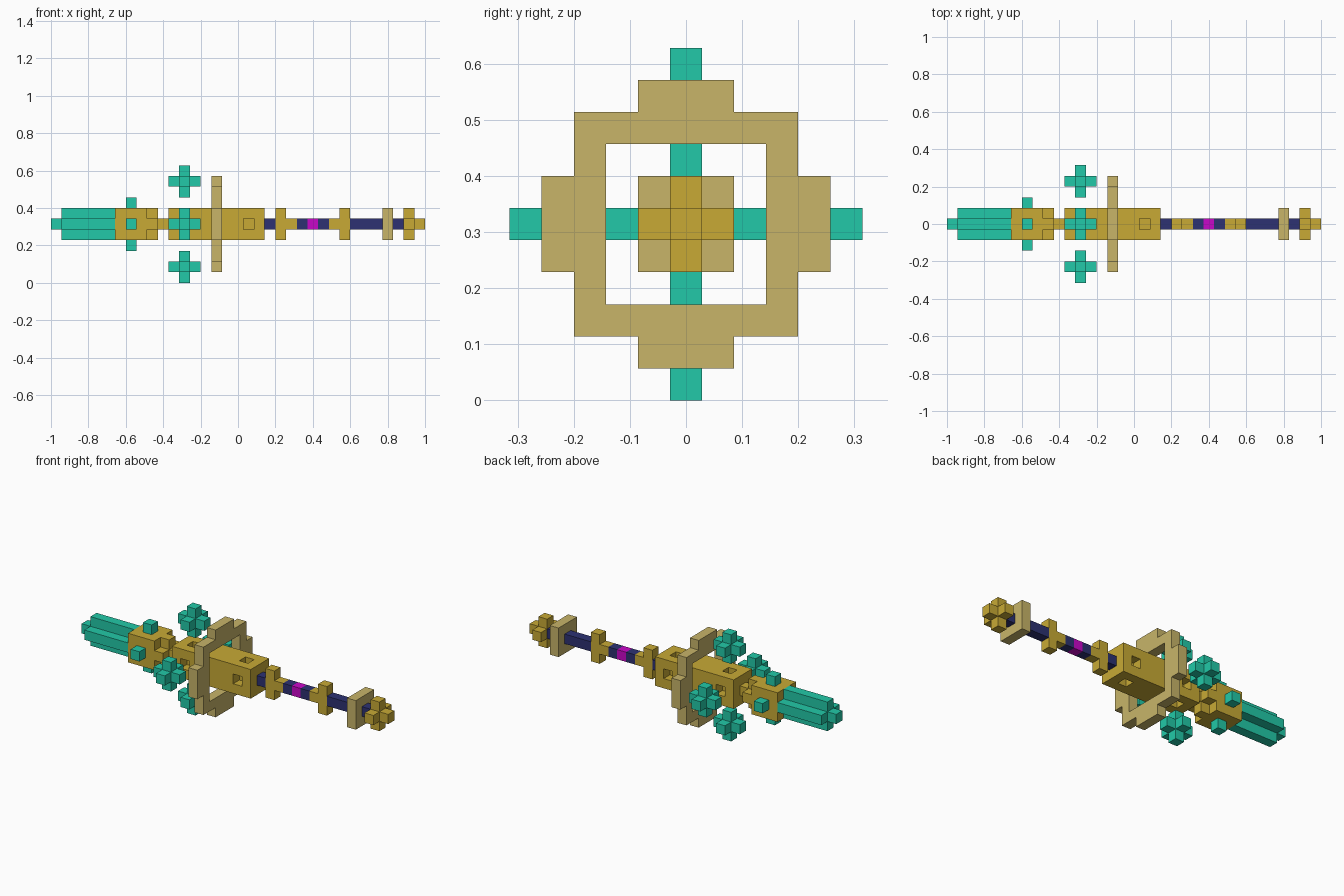
import bpy, bmesh
from mathutils import Vector

if "Cube" in bpy.data.objects:
    bpy.data.objects.remove(bpy.data.objects["Cube"])

U = 2 / 35            # one grid cell
MID = 5.5 * U         # height of the long axis


def material(name, rgb):
    m = bpy.data.materials.new(name)
    m.diffuse_color = (*rgb, 1)
    m.use_nodes = True
    m.node_tree.nodes["Principled BSDF"].inputs["Base Color"].default_value = m.diffuse_color
    return m


GOLD = material("gold", (0.578, 0.402, 0.036))
TAN = material("pale gold", (0.578, 0.462, 0.141))
TEAL = material("teal", (0.016, 0.584, 0.392))
NAVY = material("navy", (0.026, 0.031, 0.168))
PINK = material("magenta", (0.584, 0.002, 0.584))


def finish(name, bm, mat):
    """Convert grid cells to world units and make the object."""
    bmesh.ops.recalc_face_normals(bm, faces=bm.faces)
    for v in bm.verts:
        v.co = Vector((-1 + v.co.x * U, v.co.y * U, MID + v.co.z * U))
    me = bpy.data.meshes.new(name)
    bm.to_mesh(me)
    bm.free()
    me.materials.append(mat)
    ob = bpy.data.objects.new(name, me)
    bpy.context.collection.objects.link(ob)
    return ob


def four(points):
    """Repeat a quarter outline around the axis."""
    out = []
    for _ in range(4):
        out += points
        points = [(-z, y) for y, z in points]
    return out


def rect(hy, hz):
    return [(hy, -hz), (hy, hz), (-hy, hz), (-hy, -hz)]


ROD, BLOCK, FIN = rect(.5, .5), rect(1.5, 1.5), rect(.5, 1.5)
PLUS = four([(1.5, -.5), (1.5, .5), (.5, .5)])


def prism(name, mat, x0, x1, *loops):
    """Extrude an outline (with optional inner hole) along the axis."""
    bm = bmesh.new()
    caps = ([], [])
    for loop in loops:
        ends = [[bm.verts.new((x, y, z)) for y, z in loop] for x in (x0, x1)]
        n = len(loop)
        for i in range(n):
            j = (i + 1) % n
            bm.faces.new((ends[0][i], ends[0][j], ends[1][j], ends[1][i]))
        for e in (0, 1):
            if len(loops) == 1:
                bm.faces.new(ends[e])
            else:
                caps[e].extend(bm.edges.get((ends[e][i], ends[e][(i + 1) % n])) for i in range(n))
    for edges in caps:
        if edges:
            bmesh.ops.triangle_fill(bm, edges=edges, use_beauty=True)
    return finish(name, bm, mat)


def add_cube(bm, c):
    vs = bmesh.ops.create_cube(bm, size=1)["verts"]
    bmesh.ops.translate(bm, verts=vs, vec=c)


def star(name, mat, c):
    """Cube with one more cube pulled out of each side."""
    c = Vector(c)
    bm = bmesh.new()
    add_cube(bm, c)
    for f in bmesh.ops.extrude_discrete_faces(bm, faces=bm.faces[:])["faces"]:
        bmesh.ops.translate(bm, verts=f.verts, vec=(f.calc_center_median() - c) * 2)
    return finish(name, bm, mat)


SIDES = [(1, 0), (0, 1), (-1, 0), (0, -1)]

# Crystal at the left end
prism("crystal_tip", TEAL, 0, 1, ROD)
prism("crystal", TEAL, 1, 6, PLUS)

# Crystal socket with four studs
prism("socket", GOLD, 6, 9, BLOCK)
prism("socket_collar", GOLD, 9, 10, PLUS)
prism("socket_neck", GOLD, 10, 11, ROD)
for k, (y, z) in enumerate(SIDES):
    bm = bmesh.new()
    add_cube(bm, (7.5, 2 * y, 2 * z))
    finish(f"socket_stud_{k}", bm, TEAL)

# Main body with small square recesses on each side
body = prism("body", GOLD, 11, 20, BLOCK)
bm = bmesh.new()
for x in (12.5, 18.5):
    for y, z in SIDES:
        vs = bmesh.ops.create_cube(bm, size=1)["verts"]
        for v in vs:   # sticks out past the surface for a clean cut
            v.co = Vector((x + v.co.x, v.co.y * (1 + abs(y)) + 1.5 * y, v.co.z * (1 + abs(z)) + 1.5 * z))
cutter = finish("recess_cutter", bm, GOLD)
cutter.hide_render = True
cutter.hide_set(True)
mod = body.modifiers.new("recesses", "BOOLEAN")
mod.operation, mod.solver, mod.object = "DIFFERENCE", "EXACT", cutter

# Floating ring and floating stars around the body
prism("ring", TAN, 15, 16,
      four([(4.5, -1.5), (4.5, 1.5), (3.5, 1.5), (3.5, 3.5), (1.5, 3.5)]),
      rect(2.5, 2.5))
for k, (y, z) in enumerate(SIDES):
    star(f"floating_star_{k}", TEAL, (12.5, 4 * y, 4 * z))

# Handle, segment by segment
for name, mat, x0, x1, outline in [
    ("handle_start", NAVY, 20, 21, ROD),
    ("front_fin", GOLD, 21, 22, FIN),
    ("front_band", GOLD, 22, 23, ROD),
    ("grip_front", NAVY, 23, 24, ROD),
    ("gem", PINK, 24, 25, ROD),
    ("grip_back", NAVY, 25, 26, ROD),
    ("back_band", GOLD, 26, 27, ROD),
    ("back_fin", GOLD, 27, 28, FIN),
    ("handle_end", NAVY, 28, 31, ROD),
    ("end_plate", TAN, 31, 32, BLOCK),
    ("pommel_neck", NAVY, 32, 33, ROD),
    ("pommel", GOLD, 33, 34, PLUS),
    ("pommel_tip", GOLD, 34, 35, ROD),
]:
    prism(name, mat, x0, x1, outline)
